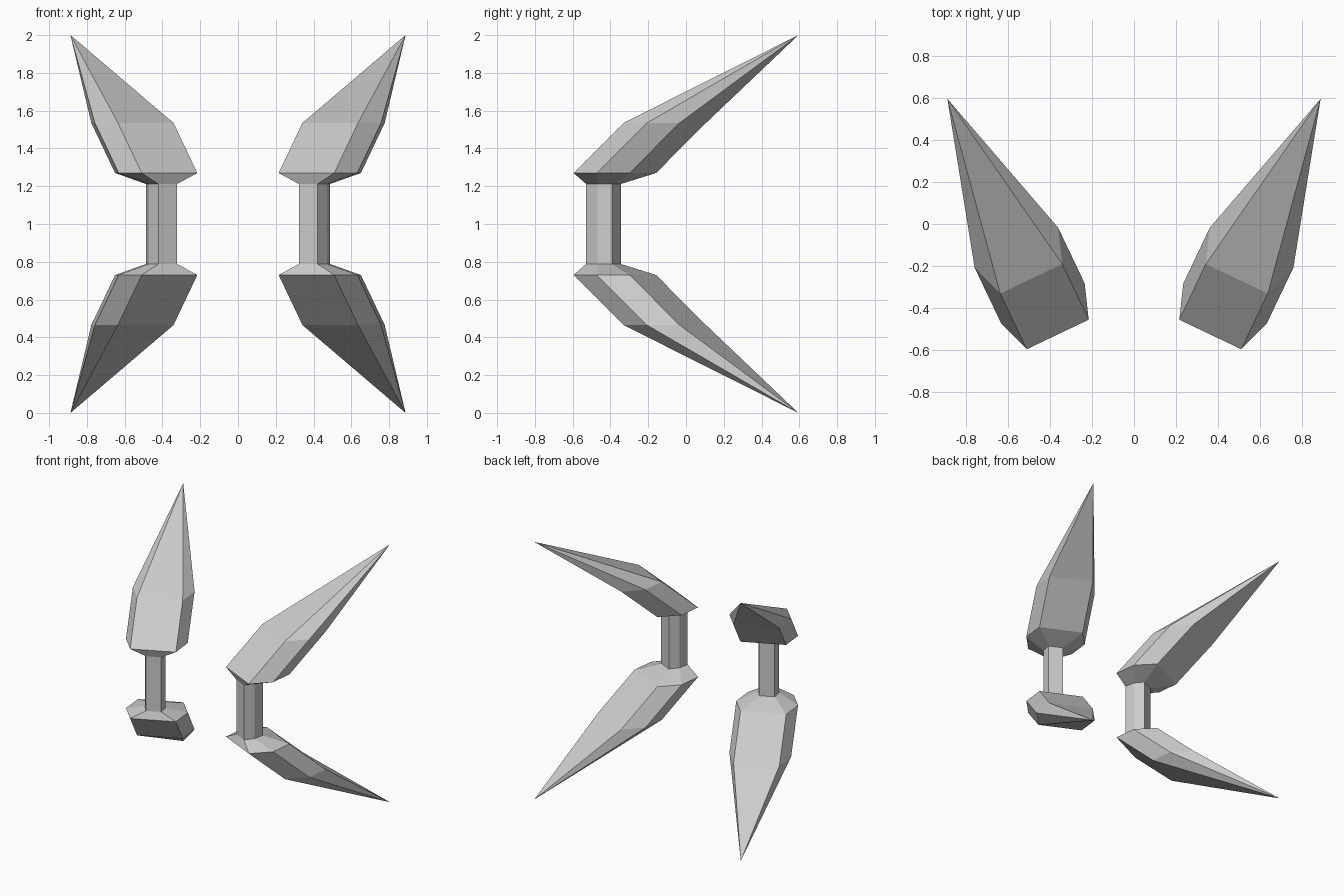
import bpy
import bmesh
from mathutils import Vector

if "Cube" in bpy.data.objects:
    bpy.data.objects.remove(bpy.data.objects["Cube"])

# Local frame of one blade: u across the blade, v along its backward sweep
ORIGIN = Vector((0.3625, -0.525, 0))
U = Vector((0.903, -0.43, 0))
V = Vector((0.43, 0.903, 0))


def ring(bm, half_edge, half_width, half_depth, v_mid, z):
    """Six-sided horizontal cross-section."""
    outline = [(-half_edge, -1), (half_edge, -1), (half_width, 0),
               (half_edge, 1), (-half_edge, 1), (-half_width, 0)]
    return [bm.verts.new(ORIGIN + U * u + V * (v_mid + s * half_depth)
                         + Vector((0, 0, z))) for u, s in outline]


def bridge(bm, a, b):
    for i in range(6):
        j = (i + 1) % 6
        bm.faces.new((a[i], a[j], b[j], b[i]))


def weapon(name, side):
    bm = bmesh.new()
    grips = []
    for s in (-1, 1):
        # grip end, flared collar, shoulder and tip, mirrored about z = 1
        grip = ring(bm, 0.055, 0.074, 0.076, 0.098, 1 + s * 0.212)
        collar = ring(bm, 0.163, 0.22, 0.164, 0.164, 1 + s * 0.27)
        shoulder = ring(bm, 0.163, 0.22, 0.164, 0.457, 1 + s * 0.535)
        tip = bm.verts.new((0.887, 0.595, 1 + s))
        bridge(bm, grip, collar)
        bridge(bm, collar, shoulder)
        for i in range(6):
            bm.faces.new((shoulder[i], shoulder[(i + 1) % 6], tip))
        grips.append(grip)
    # central grip
    bridge(bm, *grips)
    for v in bm.verts:
        v.co.x *= side
    bmesh.ops.recalc_face_normals(bm, faces=bm.faces)
    mesh = bpy.data.meshes.new(name)
    bm.to_mesh(mesh)
    bm.free()
    bpy.context.collection.objects.link(bpy.data.objects.new(name, mesh))


weapon("right_double_blade", 1)
weapon("left_double_blade", -1)
